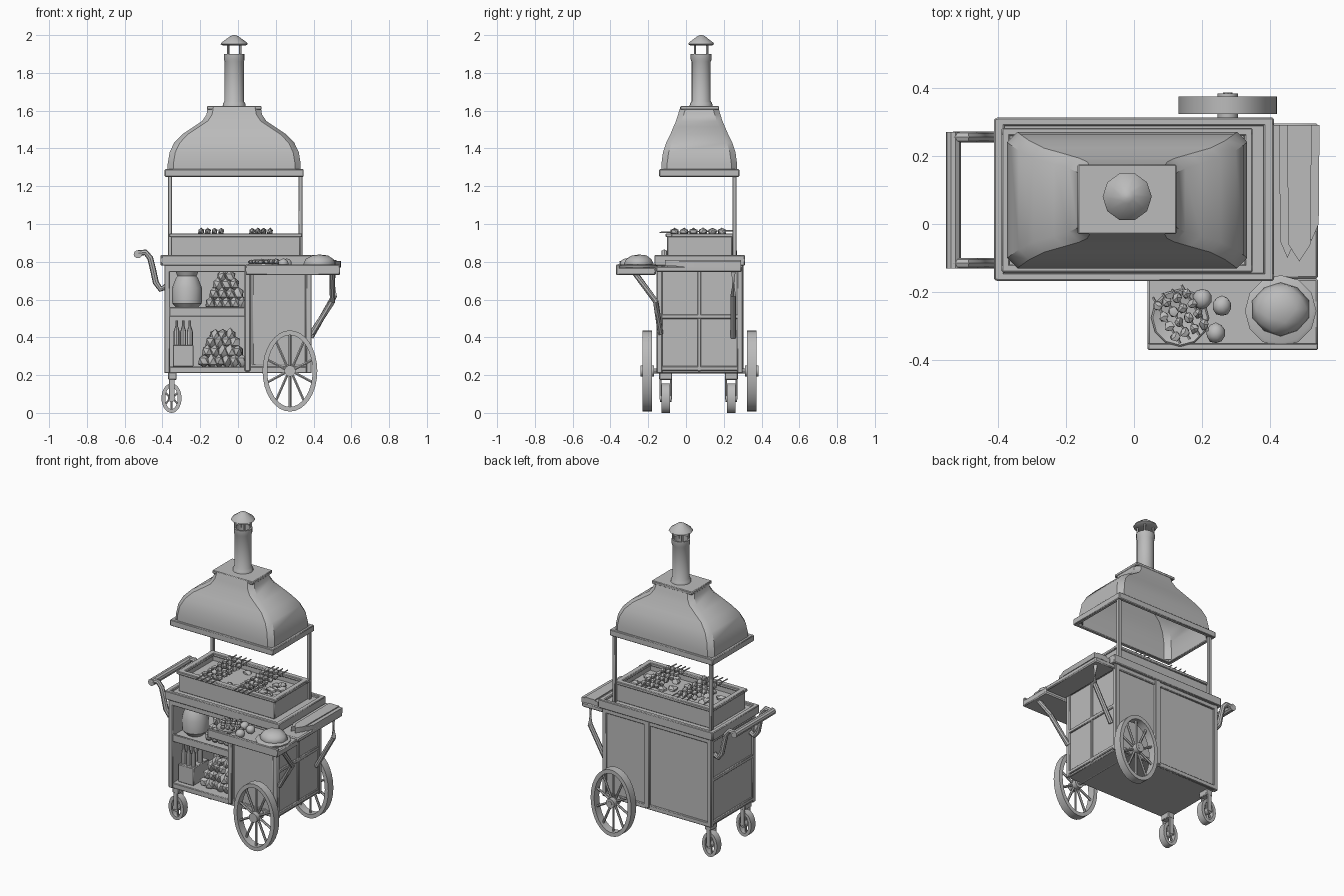
import bpy, bmesh, math, random
from mathutils import Vector

random.seed(4)
if "Cube" in bpy.data.objects:
    bpy.data.objects.remove(bpy.data.objects["Cube"])

grey = bpy.data.materials.new("plain grey")
grey.use_nodes = True
grey.diffuse_color = (0.5, 0.5, 0.5, 1)
grey.node_tree.nodes["Principled BSDF"].inputs["Base Color"].default_value = (0.5, 0.5, 0.5, 1)


def finish(name, bm, bevel=0):
    bmesh.ops.recalc_face_normals(bm, faces=bm.faces)
    mesh = bpy.data.meshes.new(name)
    bm.to_mesh(mesh)
    bm.free()
    mesh.materials.append(grey)
    ob = bpy.data.objects.new(name, mesh)
    bpy.context.collection.objects.link(ob)
    if bevel:
        mod = ob.modifiers.new("Bevel", "BEVEL")
        mod.width = bevel
        mod.segments = 1
    bpy.ops.object.select_all(action="DESELECT")
    ob.select_set(True)
    bpy.context.view_layer.objects.active = ob
    bpy.ops.object.shade_smooth_by_angle(angle=math.radians(35))
    return ob


def box(name, x, y, z, bevel=0.004):
    bm = bmesh.new()
    bmesh.ops.create_cube(bm, size=1)
    for v in bm.verts:
        v.co = [(a + b) / 2 + c * (b - a) for (a, b), c in zip((x, y, z), v.co)]
    return finish(name, bm, bevel)


def loft(name, rings, close=False):
    # Skin a list of rings; close joins the last ring to the first
    bm = bmesh.new()
    loops = [[bm.verts.new(p) for p in r] for r in rings]
    n = len(loops[0])
    for k in range(len(loops) if close else len(loops) - 1):
        a, b = loops[k], loops[(k + 1) % len(loops)]
        for i in range(n):
            bm.faces.new((a[i], a[(i + 1) % n], b[(i + 1) % n], b[i]))
    if not close:
        bm.faces.new(loops[0])
        bm.faces.new(loops[-1])
    return finish(name, bm)


def lathe(name, profile, x, y, n=16, close=False):
    ring = lambda r, z: [(x + r * math.cos(t * math.tau / n), y + r * math.sin(t * math.tau / n), z)
                         for t in range(n)]
    return loft(name, [ring(r, z) for r, z in profile], close)


def rod(name, points, r, sides=8):
    # Tube along a path, each ring lying across the local direction
    pts = [Vector(p) for p in points]
    rings = []
    for i, p in enumerate(pts):
        d = pts[min(i + 1, len(pts) - 1)] - pts[max(i - 1, 0)]
        q = d.to_track_quat("Z", "Y")
        rings.append([p + q @ Vector((r * math.cos(a), r * math.sin(a), 0))
                      for a in (k * math.tau / sides for k in range(sides))])
    return loft(name, rings)


def lump(name, centre, size, rough=0.12, detail=2):
    bm = bmesh.new()
    bmesh.ops.create_icosphere(bm, subdivisions=detail, radius=1)
    for v in bm.verts:
        k = 1 + random.uniform(-rough, rough)
        v.co = [c + s * k * o for c, s, o in zip(centre, size, v.co)]
    return finish(name, bm)


def wheel(name, x, y, z, rx, rz, width, rim, spokes, hub):
    # Slightly oval wheel standing in the xz plane
    n = 32

    def ring(k, dy):
        return [(x + (rx - k) * math.cos(a), y + dy, z + (rz - k) * math.sin(a))
                for a in (i * math.tau / n for i in range(n))]
    h = width / 2
    loft(name + "_rim", [ring(0, -h), ring(0, h), ring(rim, h), ring(rim, -h)], close=True)
    for i in range(spokes):
        a = (i + 0.5) * math.tau / spokes
        c, s = math.cos(a), math.sin(a)
        rod(name + "_spoke", [(x + hub * c * .7, y, z + hub * s * .7),
                              (x + (rx - rim * .7) * c, y, z + (rz - rim * .7) * s)], rim * 0.3, 6)
    rod(name + "_hub", [(x, y - h * 1.35, z), (x, y + h * 1.35, z)], hub, 12)


# Cabinet shell: open bay on the right of the front, closed cupboard on the left
box("cabinet_floor", (-.38, .38), (-.15, .29), (.21, .245))
box("cabinet_back", (-.38, .38), (.27, .29), (.22, .79))
box("right_wall", (-.38, -.36), (-.14, .29), (.22, .79))
box("left_cupboard", (.045, .38), (-.145, .28), (.22, .79))
box("bay_shelf", (-.37, .05), (-.14, .28), (.52, .55))
box("bay_top_rail", (-.37, .05), (-.155, -.125), (.745, .79))
box("bay_shelf_lip", (-.37, .05), (-.15, -.14), (.51, .56))
box("front_door", (.075, .36), (-.152, -.14), (.25, .75), .006)
for x in (-.375, .375):
    for y in (-.14, .285):
        box("corner_post", (x - .015, x + .015), (y - .015, y + .015), (.21, .79))
box("bay_divider", (.035, .065), (-.157, -.13), (.22, .79))
for z in (.225, .765):
    box("back_rail", (-.38, .38), (.285, .3), (z - .015, z + .015))
box("back_middle_post", (.05, .09), (.285, .305), (.22, .79))
for s in (-1, 1):
    for z in (.235, .51, .765):
        box("side_rail", tuple(sorted((s * .375, s * .389))), (-.14, .285), (z - .012, z + .012))
box("side_middle_post", (.375, .388), (.06, .08), (.22, .78))
box("counter", (-.4, .4), (-.165, .31), (.785, .82), .006)
for y in (-.155, .3):
    box("counter_edge", (-.405, .41), (y - .012, y + .012), (.78, .835))
for x in (-.395, .395):
    box("counter_end", (x - .015, x + .015), (-.165, .31), (.78, .835))

# Grill trough with rim, coal bed and skewers
for y in (-.09, .235):
    box("grill_long_wall", (-.355, .33), (y - .01, y + .01), (.82, .945))
    box("grill_long_rim", (-.365, .34), (y - .018, y + .018), (.93, .95))
for x in (-.345, .32):
    box("grill_end_wall", (x - .01, x + .01), (-.09, .235), (.82, .945))
    box("grill_end_rim", (x - .018, x + .018), (-.1, .245), (.93, .95))
box("coal_bed", (-.34, .32), (-.08, .23), (.82, .9))
for i in range(30):
    lump("coal", (random.uniform(-.31, .29), random.uniform(-.06, .21), .9), (.03, .028, .022), .2, 1)
for x0 in (-.2, -.165, -.13, -.095, .07, .1, .13, .165):
    rod("skewer", [(x0, -.14, .955), (x0 + .015, .25, .965)], .004, 5)
    for k in range(6):
        lump("skewer_meat", (x0 + .005, -.06 + k * .05, .96), (.016, .022, .018), .2, 1)

# Hood on two rear posts, built as an open shell
for x in (-.36, .33):
    box("hood_post", (x - .011, x + .011), (.245, .268), (.8, 1.27), .003)


def rect(hx, hy, z, c=.03):
    corners = [(1, -1), (1, 1), (-1, 1), (-1, -1)]
    pts = []
    for sx, sy in corners:
        cut = [(sx * (hx - c), sy * hy), (sx * hx, sy * (hy - c))]
        pts += cut if sx * sy < 0 else cut[::-1]
    return [(-.02 + px, .07 + py, z) for px, py in pts]


outer = [(.352, .2, 1.27), (.352, .2, 1.32), (.342, .192, 1.38), (.318, .175, 1.43), (.275, .153, 1.475),
         (.215, .136, 1.515), (.17, .123, 1.545), (.147, .112, 1.58), (.14, .1, 1.62)]
inner = [(hx - .012, hy - .012, z - .012) for hx, hy, z in outer[::-1]]
loft("hood", [rect(*inner[-1])] + [rect(*p) for p in outer] + [rect(*p) for p in inner[:-1]], close=True)
box("hood_crown", (-.165, .125), (-.03, .175), (1.605, 1.625))
for y in (-.13, .27):
    box("hood_long_rim", (-.388, .348), (y - .012, y + .012), (1.25, 1.29))
for x in (-.376, .336):
    box("hood_end_rim", (x - .012, x + .012), (-.13, .27), (1.25, 1.29))

# Chimney and rain cap
lathe("chimney", [(.062, 1.62), (.058, 1.64), (.051, 1.65), (.051, 1.86), (.055, 1.87), (.055, 1.9),
                  (.044, 1.9), (.044, 1.7)], -.02, .08)
for i in range(4):
    a = (i + .5) * math.tau / 4
    px, py = -.02 + .046 * math.cos(a), .08 + .046 * math.sin(a)
    rod("cap_stem", [(px, py, 1.88), (px, py, 1.965)], .007, 6)
lathe("rain_cap", [(.06, 1.945), (.072, 1.952), (.068, 1.96), (.02, 1.995), (.006, 2.0)], -.02, .08, 10)

# Push handle
for y in (-.115, .255):
    rod("handle_arm", [(-.38, y, .67), (-.41, y, .655), (-.435, y, .69), (-.45, y, .76), (-.465, y, .82),
                       (-.49, y, .85), (-.53, y, .845)], .016)
rod("handle_bar", [(-.53, -.13, .84), (-.53, .27, .84)], .022, 10)

# Front serving shelf and side shelf with struts
box("front_shelf", (.04, .54), (-.37, -.16), (.73, .77), .006)
box("front_shelf_rim", (.04, .54), (-.37, -.35), (.73, .785))
box("side_shelf", (.39, .54), (-.16, .295), (.745, .775), .006)
rod("front_strut", [(.5, -.27, .74), (.5, -.16, .59), (.39, -.135, .42)], .015)
rod("side_strut", [(.505, .25, .76), (.51, .25, .62), (.385, .25, .4)], .015)

# Folded cloths with pointed ends on the side shelf
for x, hw, y, z in ((.45, .024, -.1, .785), (.485, .036, -.11, .792), (.52, .024, -.05, .786)):
    tip = [(x - hw, .29), (x - hw * .9, y + .05), (x, y), (x + hw * .9, y + .05), (x + hw, .29)]
    loft("folded_cloth", [[(px, py, z + d) for px, py in tip] for d in (-.015, .018)])

# Food on the serving shelf
lathe("skewer_plate", [(.05, .765), (.085, .785), (.08, .79), (.05, .778)], .135, -.275, 12)
for k in range(4):
    x, y = .085 + k * .028, -.27 + k * .012 - .02
    rod("served_skewer", [(x - .03, y + .075, .8), (x + .05, y - .06, .8)], .004, 5)
    for j in range(4):
        lump("served_meat", (x - .015 + j * .017, y + .05 - j * .03, .8), (.015, .017, .014), .2, 1)
for x, y in ((.2, -.22), (.258, -.24), (.24, -.32)):
    lump("vegetable", (x, y, .79), (.028, .03, .027), .05)
lathe("bread_board", [(.1, .765), (.105, .78), (.095, .785)], .43, -.255, 12)
lump("bread_loaf", (.43, -.25, .79), (.085, .08, .05), .04)

# Goods in the open bay
lathe("sack", [(.05, .55), (.078, .58), (.08, .66), (.06, .71), (.05, .725), (.062, .75)], -.27, -.05, 14)
for row, z in enumerate((.58, .63, .68, .72)):
    for k in range(5 - row):
        for y in (-.08, -.01):
            lump("vegetable", (-.145 + row * .02 + k * .042, y + row * .012, z), (.03, .032, .036), .1, 1)
for row, z in enumerate((.275, .325, .375, .41)):
    for k in range(6 - row):
        for y in (-.08, -.005):
            lump("charcoal", (-.18 + row * .02 + k * .04, y + row * .012, z), (.032, .035, .036), .18, 1)
box("bottle_crate", (-.345, -.235), (-.12, .04), (.245, .36))
for x in (-.325, -.29, -.255):
    for y in (-.09, -.02):
        lathe("bottle", [(.016, .3), (.016, .43), (.007, .46), (.007, .49)], x, y, 8)

# Large spoked wheels on an axle
for y in (-.205, .348):
    wheel("large_wheel", .275, y, .222, .145, .215, .052, .025, 10, .03)
rod("axle", [(.275, -.24, .222), (.275, .385, .222)], .014)

# Casters under the handle end
for y in (-.108, .24):
    wheel("caster", -.352, y, .078, .053, .078, .045, .02, 6, .02)
    for s in (-1, 1):
        py = y + s * .028
        box("caster_fork", (-.365, -.335), (py - .005, py + .005), (.07, .185), .002)
    box("caster_yoke", (-.37, -.325), (y - .034, y + .034), (.175, .215))
